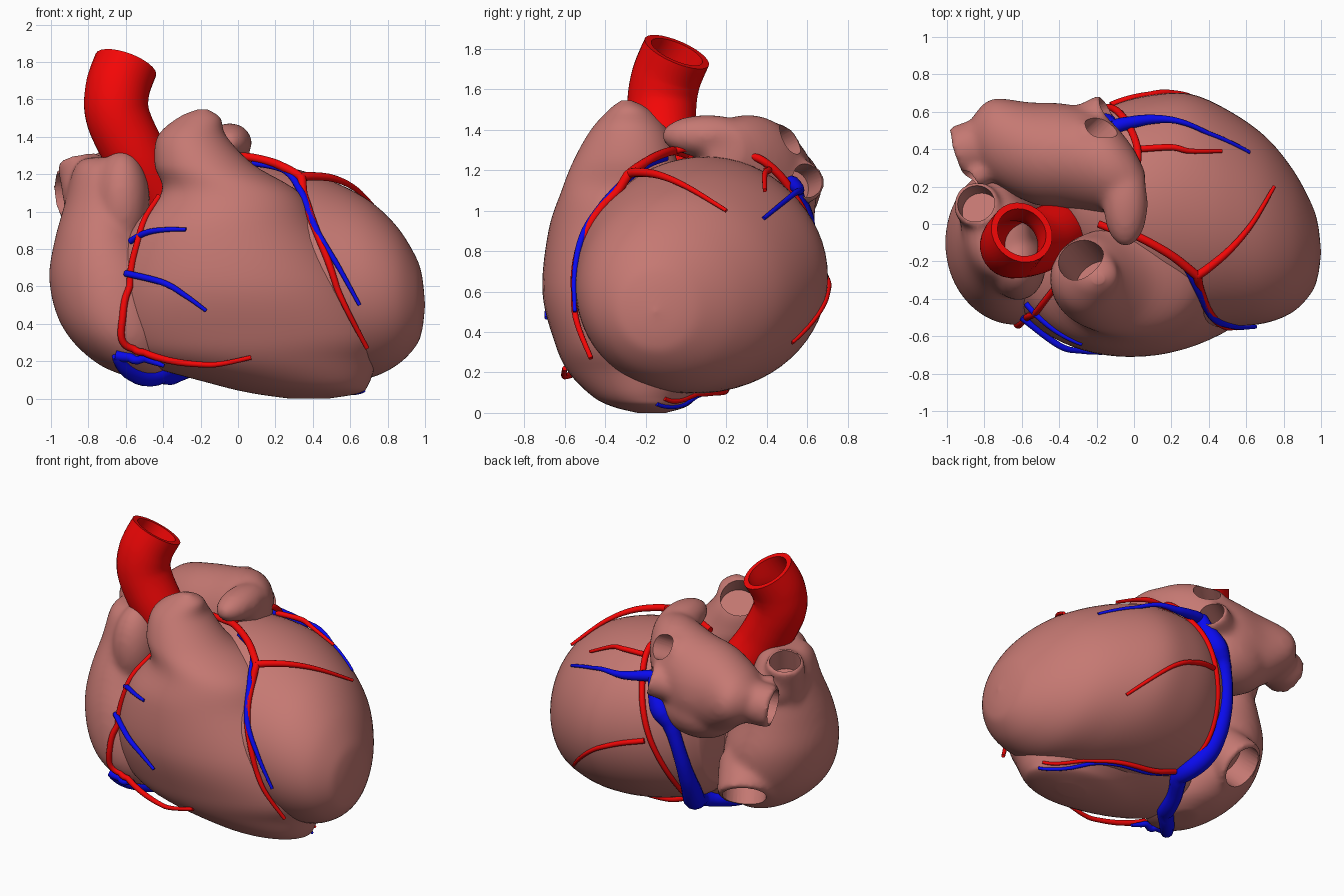
import bpy, bmesh, math
from mathutils import Vector, Matrix
from mathutils.bvhtree import BVHTree

cube = bpy.data.objects.get("Cube")
if cube:
    bpy.data.objects.remove(cube)

X, Y, Z = Vector((1, 0, 0)), Vector((0, 1, 0)), Vector((0, 0, 1))


def material(name, rgb):
    m = bpy.data.materials.new(name)
    m.use_nodes = True
    m.diffuse_color = (*rgb, 1)
    m.node_tree.nodes["Principled BSDF"].inputs["Base Color"].default_value = (*rgb, 1)
    return m


muscle = material("muscle", (0.56, 0.19, 0.17))
red = material("artery_red", (0.9, 0.002, 0.002))
blue = material("vein_blue", (0.003, 0.003, 0.87))


def spline(points, steps):
    """Catmull-Rom interpolation of tuples of any length."""
    pts = [points[0], *points, points[-1]]
    out = []
    for a, b, c, d in zip(pts, pts[1:], pts[2:], pts[3:]):
        for i in range(steps):
            t = i / steps
            out.append([q + 0.5 * t * (r - p + t * (2 * p - 5 * q + 4 * r - s + t * (3 * (q - r) + s - p)))
                        for p, q, r, s in zip(a, b, c, d)])
    return out + [list(points[-1])]


def loft(bm, sections, u, v, segs=64, steps=6):
    """Skin ellipses given as (x, y, z, radius along u, radius along v)."""
    rings = []
    for x, y, z, a, b in spline(sections, steps):
        a, b = max(a, 0.004), max(b, 0.004)
        rings.append([bm.verts.new(Vector((x, y, z)) + u * a * math.cos(k * math.tau / segs)
                                   + v * b * math.sin(k * math.tau / segs)) for k in range(segs)])
    faces = [bm.faces.new(rings[0]), bm.faces.new(rings[-1])]
    for r, s in zip(rings, rings[1:]):
        faces += [bm.faces.new((r[k - 1], r[k], s[k], s[k - 1])) for k in range(segs)]
    bmesh.ops.recalc_face_normals(bm, faces=faces)


def lump(bm, centre, radii):
    bmesh.ops.create_uvsphere(bm, u_segments=32, v_segments=16, radius=1,
                              matrix=Matrix.Translation(centre) @ Matrix.Diagonal((*radii, 1)))


def rod(bm, start, end, radius):
    start, end = Vector(start), Vector(end)
    d = end - start
    place = Matrix.Translation((start + end) / 2) @ d.to_track_quat('Z', 'Y').to_matrix().to_4x4()
    bmesh.ops.create_cone(bm, cap_ends=True, segments=32, radius1=radius, radius2=radius,
                          depth=d.length, matrix=place)


def to_object(bm, name):
    mesh = bpy.data.meshes.new(name)
    bm.to_mesh(mesh)
    bm.free()
    ob = bpy.data.objects.new(name, mesh)
    bpy.context.collection.objects.link(ob)
    return ob


def bake(ob, name, mat):
    """Apply modifiers, colour and smooth the result."""
    bpy.context.view_layer.update()
    mesh = bpy.data.meshes.new_from_object(ob.evaluated_get(bpy.context.evaluated_depsgraph_get()))
    bpy.data.objects.remove(ob)
    new = bpy.data.objects.new(name, mesh)
    mesh.name = name
    bpy.context.collection.objects.link(new)
    mesh.materials.clear()
    mesh.materials.append(mat)
    bpy.ops.object.select_all(action='DESELECT')
    new.select_set(True)
    bpy.context.view_layer.objects.active = new
    bpy.ops.object.shade_smooth_by_angle(angle=math.radians(45))
    return new


def chamber(name, bm, mouths=(), fuse=False):
    """Turn a bmesh into a body, blending its lumps and boring its vessel mouths."""
    ob = to_object(bm, name + "_raw")
    if fuse:
        m = ob.modifiers.new("fuse", 'REMESH')
        m.mode, m.voxel_size = 'VOXEL', 0.018
        m = ob.modifiers.new("blend", 'SMOOTH')
        m.factor, m.iterations = 0.5, 18
    cutter = None
    if mouths:
        cut = bmesh.new()
        for start, end, radius in mouths:
            s, e = Vector(start), Vector(end)
            d = (e - s).normalized()
            rod(cut, e - d * 0.16, e + d * 0.12, radius * 0.8)
        cutter = to_object(cut, name + "_cutter")
        cutter.hide_render = True
        m = ob.modifiers.new("mouths", 'BOOLEAN')
        m.operation, m.solver, m.object = 'DIFFERENCE', 'EXACT', cutter
    body = bake(ob, name, muscle)
    if cutter:
        bpy.data.objects.remove(cutter)
    return body


# Left ventricle: blunt egg lying along x
bm = bmesh.new()
loft(bm, [(-.4, .13, .72, .28, .38), (-.3, .13, .72, .40, .49), (-.1, .11, .71, .53, .55),
          (.1, .09, .69, .6, .575), (.3, .07, .665, .625, .565), (.5, .03, .63, .58, .535),
          (.7, -.03, .585, .5, .475), (.85, -.09, .55, .38, .37), (.95, -.13, .52, .235, .24),
          (.985, -.14, .51, .13, .14), (1, -.15, .5, 0, 0)], Y, Z)
left_ventricle = chamber("left_ventricle", bm)

# Aortic root joining the left ventricle to the aorta
bm = bmesh.new()
rod(bm, (-.2, 0, .8), (-.36, -.02, 1.02), .165)
chamber("aortic_root", bm)

# Right ventricle rising into the pulmonary trunk
bm = bmesh.new()
loft(bm, [(-.19, -.295, 1.545, .03, .025), (-.21, -.28, 1.5, .115, .1), (-.245, -.28, 1.4, .185, .19),
          (-.18, -.3, 1.25, .265, .255), (-.04, -.3, 1.1, .37, .315), (-.06, -.27, .9, .52, .41),
          (-.01, -.24, .6, .68, .47), (.05, -.22, .35, .73, .43), (.1, -.2, .2, .64, .38),
          (.28, -.2, .08, .42, .26), (.36, -.18, .03, .29, .18), (.38, -.17, 0, .1, .07)], X, Y)
right_ventricle = chamber("right_ventricle", bm, [((-.2, -.3, 1.32), (-.27, -.21, 1.43), .155)])

# Right atrium with its auricle and two caval mouths
cavae = [((-.79, .02, .95), (-.845, .11, 1.28), .125), ((-.56, .13, .53), (-.655, .29, .35), .175)]
bm = bmesh.new()
loft(bm, [(-.73, -.08, 1.29, .09, .12), (-.72, -.08, 1.23, .16, .2), (-.72, -.07, 1.05, .205, .28),
          (-.72, -.09, .85, .26, .35), (-.68, -.1, .65, .33, .41), (-.64, -.12, .45, .33, .42),
          (-.6, -.14, .3, .28, .38), (-.55, -.16, .18, .19, .27), (-.52, -.16, .12, .08, .12)], X, Y)
lump(bm, (-.62, -.22, 1.05), (.15, .19, .28))
lump(bm, (-.76, .02, 1.08), (.17, .22, .18))
for c in cavae:
    rod(bm, *c)
right_atrium = chamber("right_atrium", bm, cavae, fuse=True)

# Left atrium with its auricle and four vein mouths
veins = [((-.7, .46, 1.12), (-.95, .385, 1.09), .14), ((-.72, .34, 1.14), (-.87, .24, 1.16), .075),
         ((-.32, .38, 1.28), (-.2, .49, 1.34), .105), ((-.34, .5, 1.1), (-.14, .6, 1.15), .105)]
bm = bmesh.new()
loft(bm, [(-.86, .47, 1.13, .11, .1), (-.76, .45, 1.13, .22, .18), (-.55, .38, 1.1, .27, .29),
          (-.35, .36, 1.11, .28, .32), (-.15, .31, 1.19, .255, .285), (-.02, .25, 1.26, .18, .19),
          (.06, .2, 1.3, .08, .1)], Y, Z)
lump(bm, (-.045, .105, 1.37), (.12, .23, .105))
lump(bm, (-.42, .43, .98), (.28, .21, .21))
for v in veins:
    rod(bm, *v)
chamber("left_atrium", bm, veins, fuse=True)

# Surfaces on which the coronary vessels lie
bodies = [BVHTree.FromPolygons([v.co for v in o.data.vertices], [p.vertices[:] for p in o.data.polygons])
          for o in (left_ventricle, right_ventricle, right_atrium)]
core = Vector((.1, 0, .65))


def settle(p, lift):
    """Bring a point onto, or a little above, the outermost body surface seen from the core."""
    offset = Vector(p) - core
    d = offset.normalized()
    hits = [b.ray_cast(core + d * 3, -d)[0] for b in bodies]
    reach = max((h - core).length for h in hits if h)
    return core + d * max(reach + lift, min(offset.length, reach + .05))


def vessel(name, mat, points, radii, snap=True, wall=0):
    """Round tube through points, tapering through the given radii."""
    path = spline(points, 10)
    curve = bpy.data.curves.new(name, 'CURVE')
    curve.dimensions, curve.bevel_depth, curve.bevel_resolution = '3D', 1, 4 if snap else 12
    curve.use_fill_caps = not wall
    s = curve.splines.new('POLY')
    s.points.add(len(path) - 1)
    profile = spline([(r,) for r in radii], 20)
    for i, p in enumerate(path):
        r = profile[round(i / (len(path) - 1) * (len(profile) - 1))][0]
        s.points[i].co = (*(settle(p, r * 0.3) if snap else p), 1)
        s.points[i].radius = r
    ob = bpy.data.objects.new(name + "_path", curve)
    bpy.context.collection.objects.link(ob)
    if wall:
        m = ob.modifiers.new("wall", 'SOLIDIFY')
        m.thickness, m.offset = wall, -1
    bake(ob, name, mat)


# Aorta
vessel("aorta", red, [(-.36, -.02, .99), (-.425, -.05, 1.1), (-.535, -.105, 1.28), (-.64, -.12, 1.5),
                      (-.645, -.1, 1.65), (-.6, -.045, 1.785)], (.165, .165, .172, .172), False, .035)

# Coronary arteries
thin = (.018, .016, .01)
vessel("left_main_artery", red, [(-.2, 0, 1.3), (-.1, -.04, 1.33), (.02, -.07, 1.31), (.2, -.17, 1.27),
                                 (.34, -.28, 1.19)], (.02, .022, .024))
vessel("front_descending_artery", red, [(.34, -.28, 1.19), (.37, -.42, .95), (.46, -.52, .75),
                                        (.57, -.55, .5), (.69, -.47, .27)], (.024, .019, .012))
vessel("diagonal_artery", red, [(.34, -.28, 1.19), (.5, -.15, 1.18), (.63, 0, 1.12), (.75, .2, 1)],
       (.024, .017, .01))
vessel("right_artery", red, [(-.36, -.3, 1.03), (-.48, -.44, .87), (-.56, -.49, .7), (-.59, -.52, .45),
                             (-.57, -.5, .28), (-.4, -.55, .2), (-.15, -.6, .18), (.07, -.6, .22)],
       (.016, .019, .019, .012))
vessel("circumflex_artery", red, [(0, -.05, 1.32), (0, .2, 1.29), (.02, .39, 1.24), (-.04, .54, 1.05),
                                  (-.12, .55, .75), (-.19, .35, .4), (-.17, .17, .2)], (.018, .02, .014))
vessel("upper_back_artery", red, [(.02, .4, 1.2), (.2, .41, 1.2), (.3, .39, 1.18), (.47, .39, 1.1)], thin)
vessel("lower_back_artery", red, [(-.1, .57, .72), (.05, .68, .68), (.25, .69, .58), (.5, .52, .35)], thin)
vessel("underside_artery", red, [(-.17, .2, .18), (0, .2, .12), (.3, .15, .1), (.64, -.1, .1)], thin)

# Cardiac veins
vessel("coronary_sinus", blue, [(-.12, .52, 1.14), (-.18, .54, .95), (-.22, .47, .8), (-.22, .32, .46),
                                (-.22, .2, .22), (-.32, .02, .14), (-.42, -.2, .14), (-.61, -.45, .25)],
       (.045, .07, .045, .07, .05, .055, .03))
vessel("back_vein", blue, [(-.12, .52, 1.14), (.1, .56, 1.1), (.3, .53, 1.08), (.6, .37, .95)],
       (.04, .018, .01))
vessel("front_descending_vein", blue, [(.08, -.1, 1.26), (.25, -.2, 1.22), (.34, -.35, 1.1),
                                       (.42, -.5, .9), (.54, -.55, .7), (.65, -.55, .5)], (.016, .019, .01))
vessel("upper_front_vein", blue, [(-.53, -.4, .83), (-.45, -.5, .88), (-.24, -.58, .88)], thin)
vessel("lower_front_vein", blue, [(-.6, -.5, .67), (-.4, -.65, .62), (-.28, -.68, .55), (-.17, -.69, .47)], thin)
vessel("lower_edge_vein", blue, [(-.62, -.45, .25), (-.52, -.5, .19), (-.4, -.5, .17)], (.03, .02, .01))
vessel("underside_vein", blue, [(-.22, .2, .2), (0, .17, .12), (.3, .12, .1), (.62, -.13, .1)], thin)
